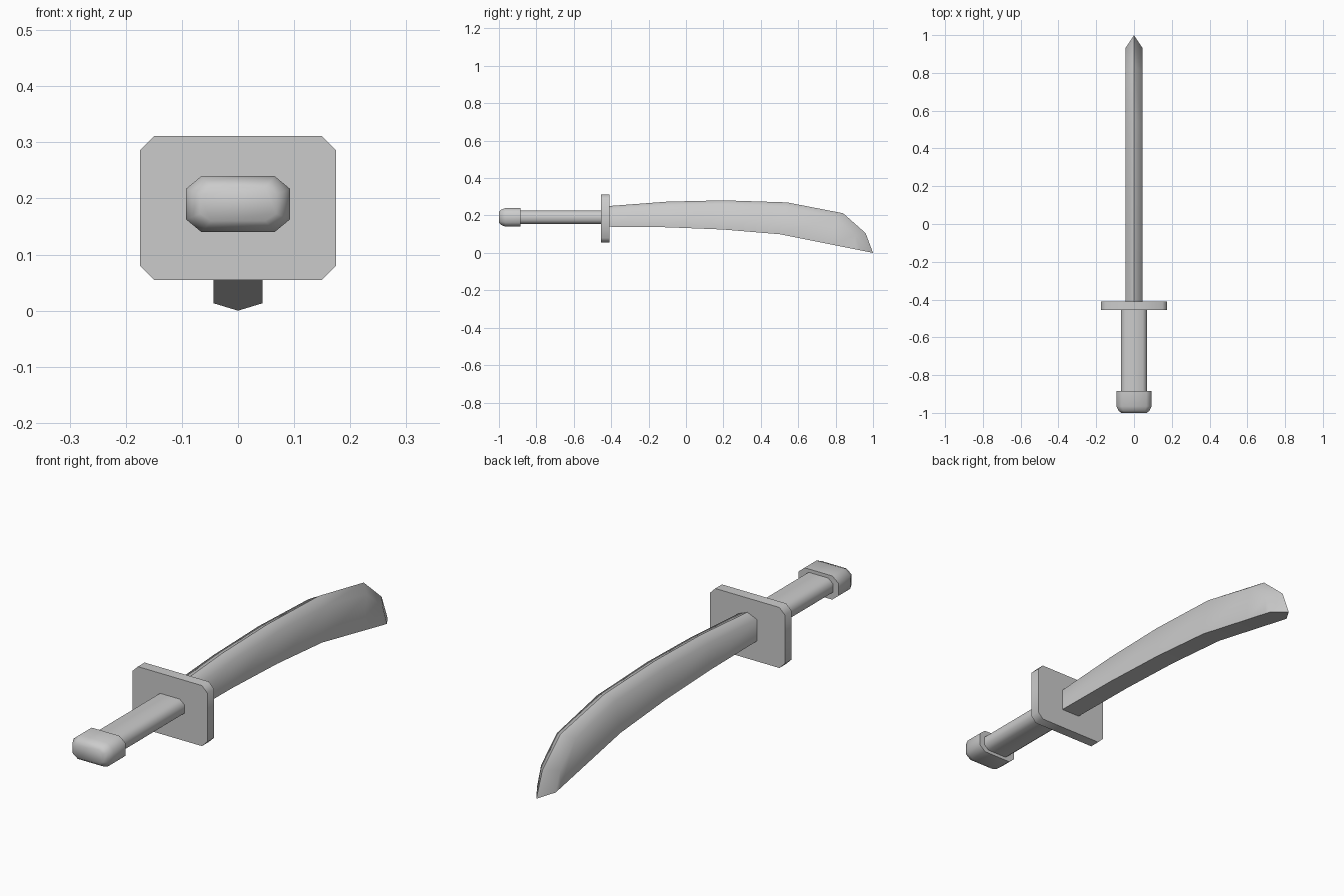
import bpy
import bmesh
from math import radians

cube = bpy.data.objects.get("Cube")
if cube:
    bpy.data.objects.remove(cube, do_unlink=True)

GREY = (0.6, 0.6, 0.6, 1.0)
grey = bpy.data.materials.new("plain grey")
grey.use_nodes = True
grey.diffuse_color = GREY
grey.node_tree.nodes["Principled BSDF"].inputs["Base Color"].default_value = GREY


def loft(name, rings, smooth_angle, sharp_ridge=False):
    """Skin a list of matching closed rings, cap both ends, mark sharp edges."""
    bm = bmesh.new()
    loops = [[bm.verts.new(p) for p in ring] for ring in rings]
    count = len(loops[0])
    for a, b in zip(loops, loops[1:]):
        for i in range(count):
            j = (i + 1) % count
            bm.faces.new((a[i], a[j], b[j], b[i]))
    bm.faces.new(loops[0])
    bm.faces.new(loops[-1])
    bmesh.ops.remove_doubles(bm, verts=bm.verts, dist=0.0005)
    bmesh.ops.dissolve_degenerate(bm, edges=bm.edges, dist=0.0005)
    bmesh.ops.recalc_face_normals(bm, faces=bm.faces)
    for face in bm.faces:
        face.smooth = True
    for edge in bm.edges:
        angle = edge.calc_face_angle(0)
        on_centre = all(abs(v.co.x) < 0.001 for v in edge.verts)
        if angle > radians(smooth_angle) or (sharp_ridge and on_centre and angle > 0.2):
            edge.smooth = False
    mesh = bpy.data.meshes.new(name)
    bm.to_mesh(mesh)
    bm.free()
    mesh.materials.append(grey)
    obj = bpy.data.objects.new(name, mesh)
    bpy.context.collection.objects.link(obj)
    return obj


def cut_rect(y, w, h, cx, cz, z):
    """Rectangle with cut corners, half sizes w and h, standing at y."""
    quarter = [(w, h - cz), (w - cx, h)]
    half = quarter + [(-px, pz) for px, pz in reversed(quarter)]
    return [(px, y, z + pz) for px, pz in half + [(-px, -pz) for px, pz in half]]


# Pommel, with a bevelled outer end
loft("pommel", [cut_rect(-1.0, 0.068, 0.03, 0.02, 0.013, 0.19),
                cut_rect(-0.988, 0.082, 0.041, 0.024, 0.018, 0.19),
                cut_rect(-0.965, 0.093, 0.05, 0.028, 0.023, 0.19),
                cut_rect(-0.885, 0.093, 0.05, 0.028, 0.023, 0.19)], 60)

# Grip
loft("grip", [cut_rect(y, 0.068, 0.036, 0.022, 0.018, 0.19) for y in (-0.89, -0.45)], 60)

# Guard plate
loft("guard", [cut_rect(y, 0.175, 0.128, 0.025, 0.025, 0.183) for y in (-0.455, -0.41)], 50)

# Curved blade: each station gives (y, z) of the edge, the shoulder and the ridge
HALF_WIDTH = 0.044
stations = [
    ((-0.42, 0.14), (-0.42, 0.232), (-0.42, 0.25)),
    ((-0.1, 0.137), (-0.1, 0.253), (-0.1, 0.274)),
    ((0.2, 0.125), (0.2, 0.26), (0.2, 0.281)),
    ((0.5, 0.1), (0.53, 0.247), (0.54, 0.27)),
    ((0.78, 0.044), (0.8, 0.19), (0.84, 0.212)),
    ((0.9, 0.02), (0.905, 0.095), (0.96, 0.106)),
    ((0.933, 0.0134), (0.933, 0.0134), (1.0, 0.0)),
]
blade_rings = []
for edge, shoulder, ridge in stations:
    keel = ridge if ridge[1] == 0 else edge
    blade_rings.append([(0, *keel), (HALF_WIDTH, *edge), (HALF_WIDTH, *shoulder),
                        (0, *ridge), (-HALF_WIDTH, *shoulder), (-HALF_WIDTH, *edge)])
loft("blade", blade_rings, 78, sharp_ridge=True)
